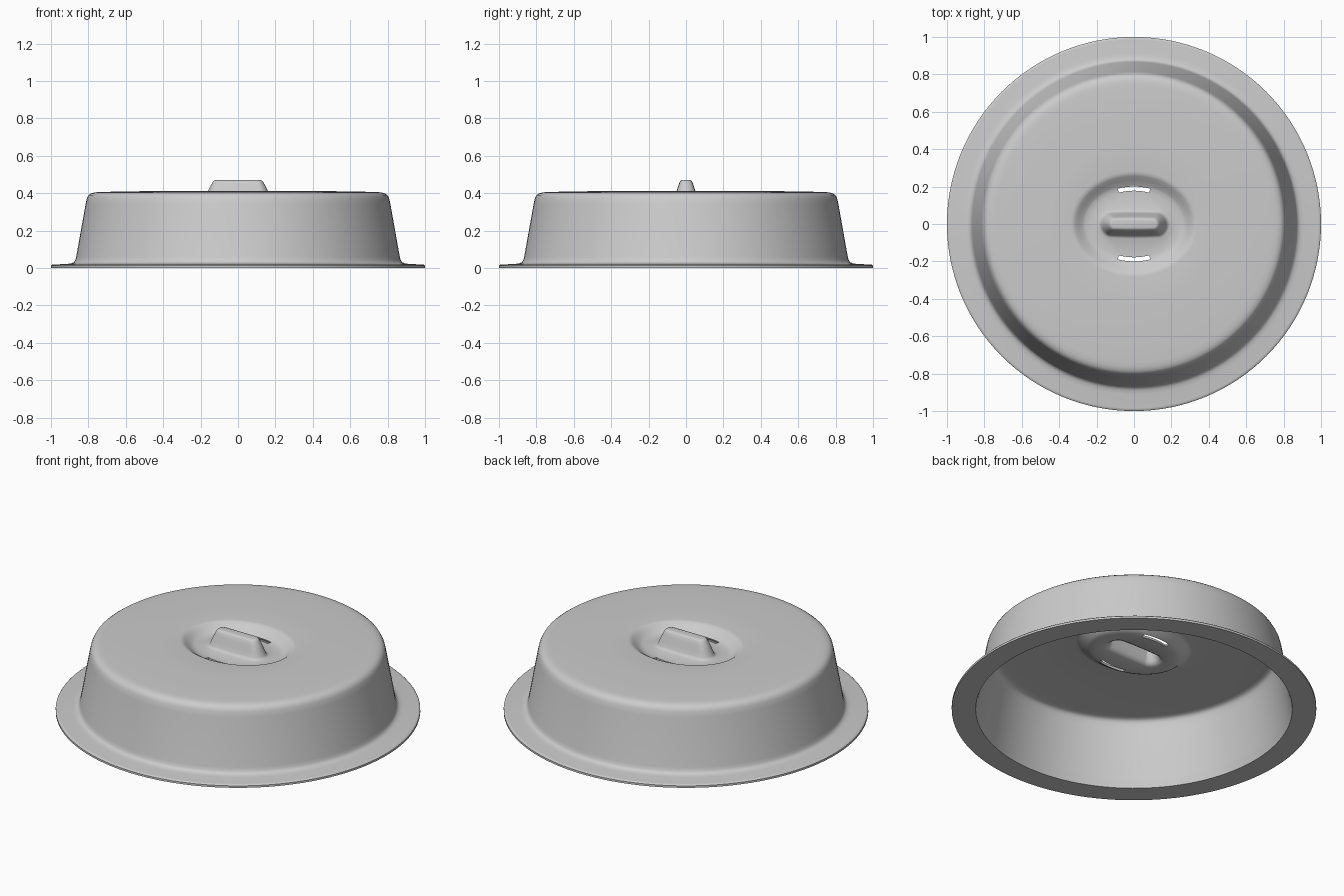
import bpy, bmesh, math

cube = bpy.data.objects.get("Cube")
if cube:
    bpy.data.objects.remove(cube)

SEGMENTS = 128
THICKNESS = 0.013
SLOT_HALF = 0.08

metal = bpy.data.materials.new("brushed_grey_metal")
metal.use_nodes = True
metal.diffuse_color = (0.6, 0.6, 0.6, 1)
metal.node_tree.nodes["Principled BSDF"].inputs["Base Color"].default_value = (0.6, 0.6, 0.6, 1)

bm = bmesh.new()


def ring(straight, rx, ry, z):
    """One closed loop: an ellipse, optionally stretched along x."""
    verts = []
    for i in range(SEGMENTS):
        a = 2 * math.pi * i / SEGMENTS
        stretch = straight * max(-1, min(1, 3 * math.cos(a)))
        verts.append(bm.verts.new((rx * math.cos(a) + stretch, ry * math.sin(a), z)))
    return verts


# pressed grip: straight half length, end radius, height
grip = [(0.10, 0.018, 0.47), (0.10, 0.027, 0.468), (0.10, 0.034, 0.460),
        (0.105, 0.041, 0.44), (0.11, 0.053, 0.405), (0.112, 0.061, 0.38),
        (0.113, 0.067, 0.370), (0.113, 0.078, 0.365)]
# oval recess: half width, half depth, height
recess = [(0.238, 0.178, 0.365), (0.262, 0.2, 0.367), (0.275, 0.213, 0.373),
          (0.296, 0.237, 0.390), (0.314, 0.256, 0.404), (0.325, 0.267, 0.410),
          (0.34, 0.282, 0.412)]
# round crown, sloping wall and flange: radius, height
dome = [(0.45, 0.411), (0.62, 0.409), (0.74, 0.406), (0.765, 0.404), (0.785, 0.399),
        (0.799, 0.389), (0.808, 0.372), (0.815, 0.34), (0.865, 0.06), (0.870, 0.042),
        (0.877, 0.031), (0.89, 0.025), (0.91, 0.022), (0.985, 0.018), (0.995, 0.017),
        (1.0, 0.012)]

rings = [ring(s, r, r, z) for s, r, z in grip]
rings += [ring(0, rx, ry, z) for rx, ry, z in recess]
rings += [ring(0, r, r, z) for r, z in dome]

# skin the loops, leaving two curved vent slots at the edge of the recess floor
bm.faces.new(rings[0])
for k in range(len(rings) - 1):
    a, b = rings[k], rings[k + 1]
    for i in range(SEGMENTS):
        j = (i + 1) % SEGMENTS
        middle = (a[i].co.x + a[j].co.x) / 2
        if k == len(grip) and abs(middle) < SLOT_HALF:
            continue
        bm.faces.new((a[i], b[i], b[j], a[j]))

bmesh.ops.recalc_face_normals(bm, faces=bm.faces)
if sum(f.normal.z * f.calc_area() for f in bm.faces) < 0:
    bmesh.ops.reverse_faces(bm, faces=bm.faces)
mesh = bpy.data.meshes.new("domed_lid")
bm.to_mesh(mesh)
bm.free()
mesh.materials.append(metal)
lid = bpy.data.objects.new("domed_lid", mesh)
bpy.context.collection.objects.link(lid)
bpy.context.view_layer.objects.active = lid
lid.select_set(True)

# sheet thickness on the inside
outer_count = len(mesh.vertices)
solid = lid.modifiers.new("sheet_thickness", "SOLIDIFY")
solid.thickness = THICKNESS
solid.offset = -1
bpy.ops.object.modifier_apply(modifier=solid.name)

# flat underside of the flange
for v in list(lid.data.vertices)[outer_count:]:
    if v.co.z < 0.03:
        v.co.z = 0
    if v.co.xy.length > 0.99:
        v.co.xy = v.co.xy.normalized()

bpy.ops.object.shade_smooth_by_angle(angle=math.radians(40))
